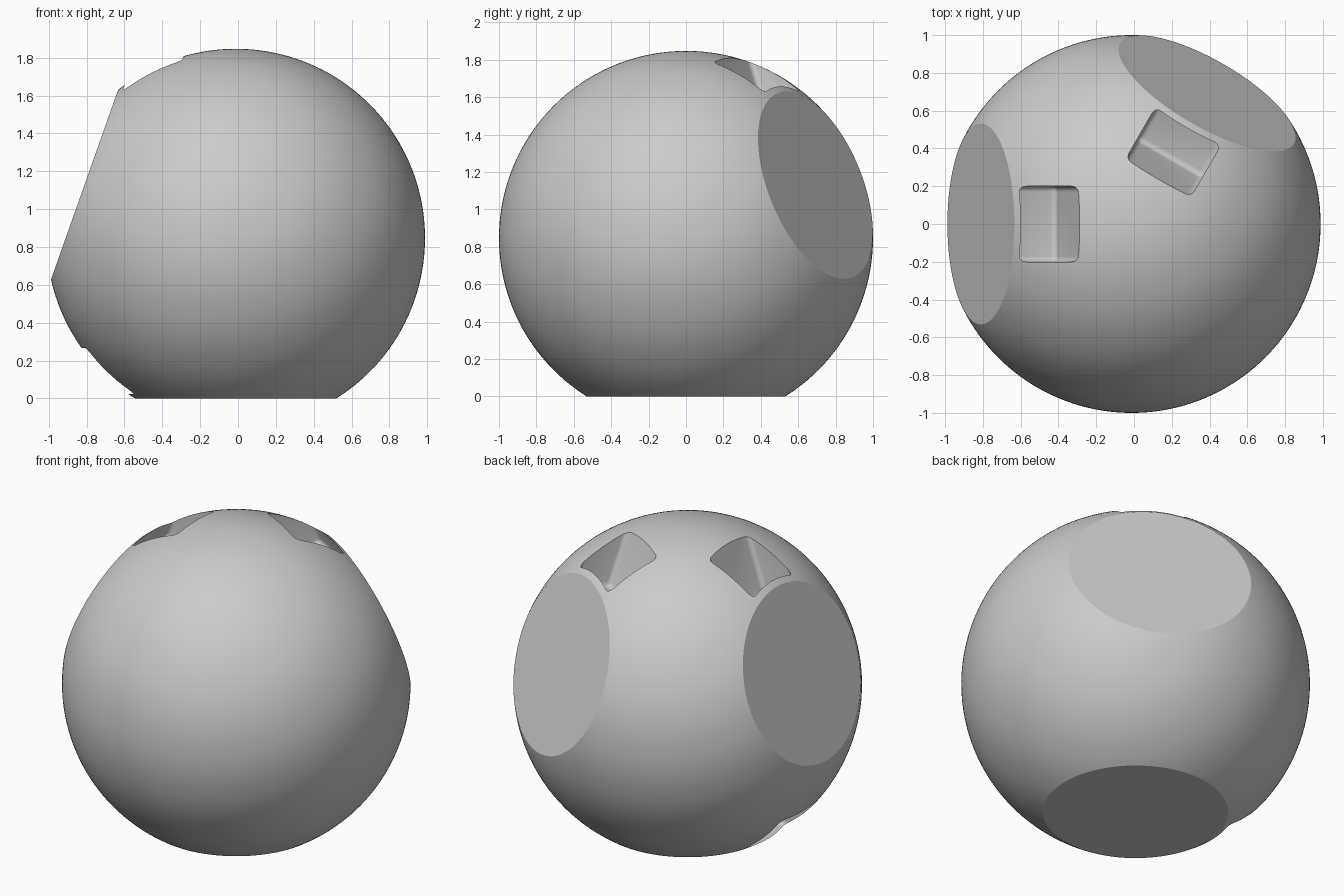
import bpy, bmesh, math
from mathutils import Vector, Matrix

cube = bpy.data.objects.get("Cube")
if cube:
    bpy.data.objects.remove(cube, do_unlink=True)

RADIUS = 1.0
FACE = 0.847                        # distance of each flat face from the ball centre
CENTRE = Vector((-0.012, 0, FACE))
SLOT_IN, SLOT_OUT = 0.58, 0.823     # slot walls, measured along the face normal
SLOT_FLOOR, SLOT_TOP = 0.44, 1.15   # slot depth, measured along the face
SLOT_WIDTH = 0.4
UP = Vector((0, 0, 1))


def tilted(azimuth):
    """Face normal raised a third above the horizon, and its upward slot direction."""
    a = math.radians(azimuth)
    n = Vector((math.cos(a) * math.sqrt(8) / 3, math.sin(a) * math.sqrt(8) / 3, 1 / 3))
    return n, (UP - n * n.z).normalized()


# Each flat face: outward normal and the direction its slot opens in
faces = [(-UP, Vector((-1, 0, 0))), tilted(180), tilted(60)]

material = bpy.data.materials.new("light grey")
material.use_nodes = True
grey = (0.6, 0.6, 0.6, 1)
material.diffuse_color = grey
material.node_tree.nodes["Principled BSDF"].inputs["Base Color"].default_value = grey


def make_object(name, bm):
    mesh = bpy.data.meshes.new(name)
    bm.to_mesh(mesh)
    bm.free()
    mesh.materials.append(material)
    obj = bpy.data.objects.new(name, mesh)
    bpy.context.collection.objects.link(obj)
    return obj


# Ball with three flat faces
bm = bmesh.new()
bmesh.ops.create_icosphere(bm, subdivisions=6, radius=RADIUS)
for normal, _ in faces:
    cut = bmesh.ops.bisect_plane(bm, geom=bm.verts[:] + bm.edges[:] + bm.faces[:],
                                 plane_co=normal * FACE, plane_no=normal, clear_outer=True)
    rim = [e for e in cut["geom_cut"] if isinstance(e, bmesh.types.BMEdge)]
    bmesh.ops.contextual_create(bm, geom=rim)
bmesh.ops.recalc_face_normals(bm, faces=bm.faces[:])
bmesh.ops.translate(bm, verts=bm.verts[:], vec=CENTRE)
ball = make_object("ball_body", bm)


def slot_cutter(normal, opening):
    """Round-edged block that hollows a pocket just behind a flat face."""
    bm = bmesh.new()
    bmesh.ops.create_cube(bm, size=1)
    bmesh.ops.scale(bm, verts=bm.verts[:],
                    vec=(SLOT_OUT - SLOT_IN, SLOT_WIDTH, SLOT_TOP - SLOT_FLOOR))
    bmesh.ops.bevel(bm, geom=bm.edges[:], offset=0.03, segments=5, profile=0.5,
                    affect='EDGES')
    side = opening.cross(normal)
    middle = CENTRE + normal * (SLOT_IN + SLOT_OUT) / 2 + opening * (SLOT_FLOOR + SLOT_TOP) / 2
    frame = Matrix((normal, side, opening)).transposed().to_4x4()
    bm.transform(Matrix.Translation(middle) @ frame)
    bmesh.ops.recalc_face_normals(bm, faces=bm.faces[:])
    cutter = make_object("slot_cutter", bm)
    cutter.hide_render = True
    return cutter


# Slots
bpy.ops.object.select_all(action='DESELECT')
bpy.context.view_layer.objects.active = ball
ball.select_set(True)
for normal, opening in faces:
    cutter = slot_cutter(normal, opening)
    mod = ball.modifiers.new("slot", 'BOOLEAN')
    mod.operation = 'DIFFERENCE'
    mod.solver = 'EXACT'
    mod.object = cutter
    bpy.ops.object.modifier_apply(modifier=mod.name)
    bpy.data.objects.remove(cutter, do_unlink=True)

bpy.ops.object.shade_smooth_by_angle(angle=math.radians(25))
